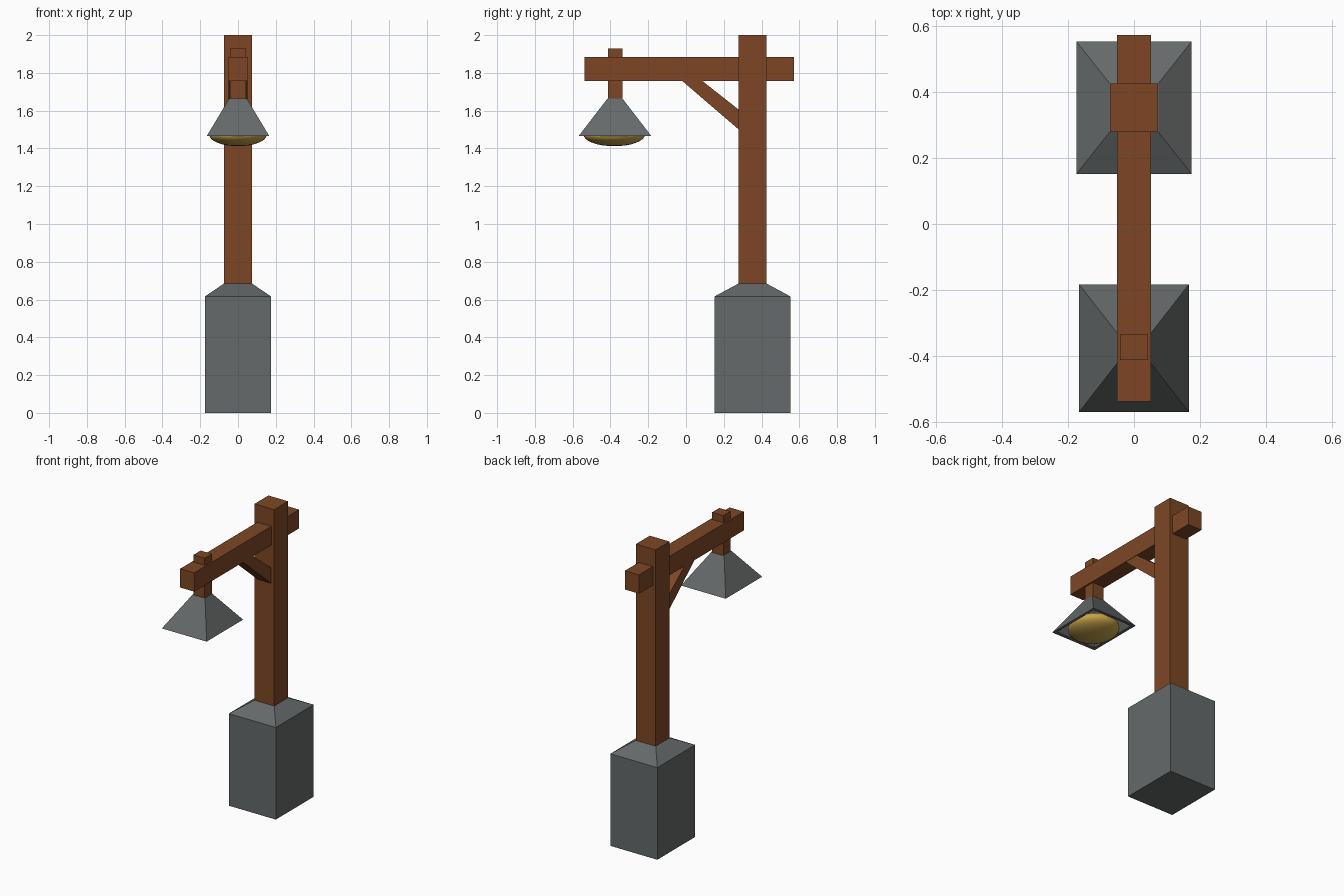
import bpy, bmesh, math

if "Cube" in bpy.data.objects:
    bpy.data.objects.remove(bpy.data.objects["Cube"])


def material(name, rgb):
    m = bpy.data.materials.new(name)
    m.diffuse_color = (*rgb, 1)
    m.use_nodes = True
    m.node_tree.nodes["Principled BSDF"].inputs["Base Color"].default_value = m.diffuse_color
    return m


WOOD = material("brown wood", (0.205, 0.062, 0.018))
STONE = material("grey stone", (0.13, 0.142, 0.142))
GLOW = material("amber bulb", (0.55, 0.36, 0.07))


def finish(name, bm, mat):
    bmesh.ops.recalc_face_normals(bm, faces=bm.faces)
    me = bpy.data.meshes.new(name)
    bm.to_mesh(me)
    bm.free()
    ob = bpy.data.objects.new(name, me)
    bpy.context.collection.objects.link(ob)
    me.materials.append(mat)
    return ob


def box(name, x, y, z, mat):
    """Box from (min, max) ranges."""
    bm = bmesh.new()
    bmesh.ops.create_cube(bm, size=1)
    for v in bm.verts:
        v.co = [r[0] + (c + 0.5) * (r[1] - r[0]) for c, r in zip(v.co, (x, y, z))]
    return finish(name, bm, mat)


def loft(name, cy, rings, mat):
    """Stack of rectangles (half x, half y, z), capped at both ends."""
    bm = bmesh.new()
    loops = [[bm.verts.new((sx * hx, cy + sy * hy, z))
              for sx, sy in ((-1, -1), (1, -1), (1, 1), (-1, 1))] for hx, hy, z in rings]
    for a, b in zip(loops, loops[1:]):
        for i in range(4):
            j = (i + 1) % 4
            bm.faces.new((a[i], a[j], b[j], b[i]))
    bm.faces.new(loops[0][::-1])
    bm.faces.new(loops[-1])
    return finish(name, bm, mat)


# Stone footing with a sloped cap
loft("stone_base", 0.352, [(0.174, 0.2, 0), (0.174, 0.2, 0.617), (0.074, 0.074, 0.685)], STONE)

# Timber frame
box("post", (-0.073, 0.073), (0.279, 0.426), (0.66, 2.0), WOOD)
box("beam", (-0.052, 0.052), (-0.537, 0.572), (1.757, 1.883), WOOD)
box("lamp_hanger", (-0.042, 0.042), (-0.412, -0.335), (1.655, 1.93), WOOD)

# Diagonal brace: side profile extruded across x
bm = bmesh.new()
side = [(-0.035, 1.77), (0.07, 1.77), (0.29, 1.597), (0.29, 1.491)]
face = bm.faces.new([bm.verts.new((-0.05, y, z)) for y, z in side])
new = bmesh.ops.extrude_face_region(bm, geom=[face])["geom"]
bmesh.ops.translate(bm, vec=(0.1, 0, 0), verts=[v for v in new if isinstance(v, bmesh.types.BMVert)])
finish("brace", bm, WOOD)

# Lamp shade: outer pyramid, then back up the hollow inside
loft("lamp_shade", -0.376, [(0.046, 0.039, 1.665), (0.166, 0.193, 1.465),
                            (0.148, 0.172, 1.467), (0.035, 0.03, 1.645)], STONE)

# Flattened bulb
bm = bmesh.new()
bmesh.ops.create_uvsphere(bm, u_segments=32, v_segments=16, radius=1)
for v in bm.verts:
    v.co = (v.co.x * 0.152, -0.38 + v.co.y * 0.162, 1.472 + v.co.z * 0.06)
for f in bm.faces:
    f.smooth = True
finish("bulb", bm, GLOW)
